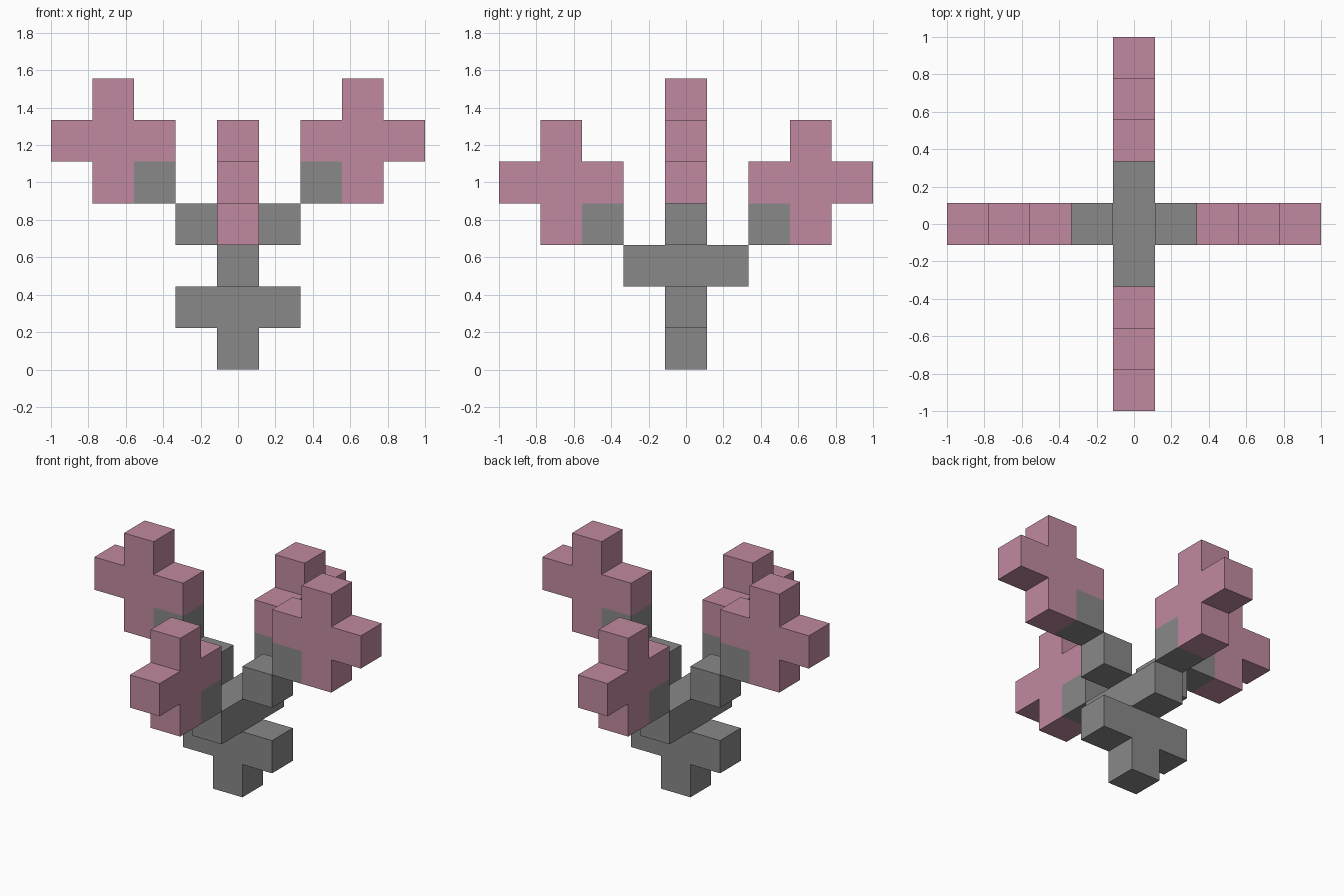
import bpy
import bmesh
from mathutils import Vector

CELL = 2 / 9  # edge of one block

if "Cube" in bpy.data.objects:
    bpy.data.objects.remove(bpy.data.objects["Cube"], do_unlink=True)


def flat_material(name, color):
    mat = bpy.data.materials.new(name)
    mat.use_nodes = True
    mat.diffuse_color = color
    bsdf = next(n for n in mat.node_tree.nodes if n.type == "BSDF_PRINCIPLED")
    bsdf.inputs["Base Color"].default_value = color
    bsdf.inputs["Roughness"].default_value = 0.9
    return mat


grey = flat_material("stem grey", (0.25, 0.25, 0.25, 1))
pink = flat_material("blossom pink", (0.53, 0.255, 0.352, 1))


def along(axis, side, cells):
    """Place (distance, level) blocks outward along one horizontal axis."""
    return [(side * d, 0, k) if axis == "x" else (0, side * d, k) for d, k in cells]


def blossom(level):
    """Cross of blocks, its lower inner corner left for the stem."""
    return [(3, level), (2, level + 1), (3, level + 1), (4, level + 1), (3, level + 2)]


# Trunk with a low pair of stubs along x and a crossbar along y
trunk = [(0, 0, k) for k in range(3)]
trunk += along("x", 1, [(1, 1)]) + along("x", -1, [(1, 1)])
trunk += along("y", 1, [(1, 2)]) + along("y", -1, [(1, 2)])
parts = {"trunk": (trunk, grey)}

# Four branches stepping up and out, each carrying a blossom
for name, axis, side, twig, level in (
    ("left", "x", 1, [(1, 3), (2, 4)], 4),
    ("right", "x", -1, [(1, 3), (2, 4)], 4),
    ("back", "y", 1, [(2, 3)], 3),
    ("front", "y", -1, [(2, 3)], 3),
):
    parts[name + "_branch"] = (along(axis, side, twig), grey)
    parts[name + "_blossom"] = (along(axis, side, blossom(level)), pink)

filled = {cell for cells, _ in parts.values() for cell in cells}


def build_blocks(name, cells, mat):
    """Join blocks into one object, keeping only the outer faces."""
    bm = bmesh.new()
    for cell in cells:
        center = Vector(cell) * CELL + Vector((0, 0, CELL / 2))
        block = bmesh.ops.create_cube(bm, size=CELL)["verts"]
        faces = {f for v in block for f in v.link_faces}
        bm.normal_update()
        hidden = [f for f in faces
                  if tuple(c + round(n) for c, n in zip(cell, f.normal)) in filled]
        bmesh.ops.translate(bm, verts=block, vec=center)
        bmesh.ops.delete(bm, geom=hidden, context="FACES")
    bmesh.ops.remove_doubles(bm, verts=bm.verts, dist=0.001)
    mesh = bpy.data.meshes.new(name)
    bm.to_mesh(mesh)
    bm.free()
    mesh.materials.append(mat)
    bpy.context.collection.objects.link(bpy.data.objects.new(name, mesh))


for name, (cells, mat) in parts.items():
    build_blocks(name, cells, mat)
